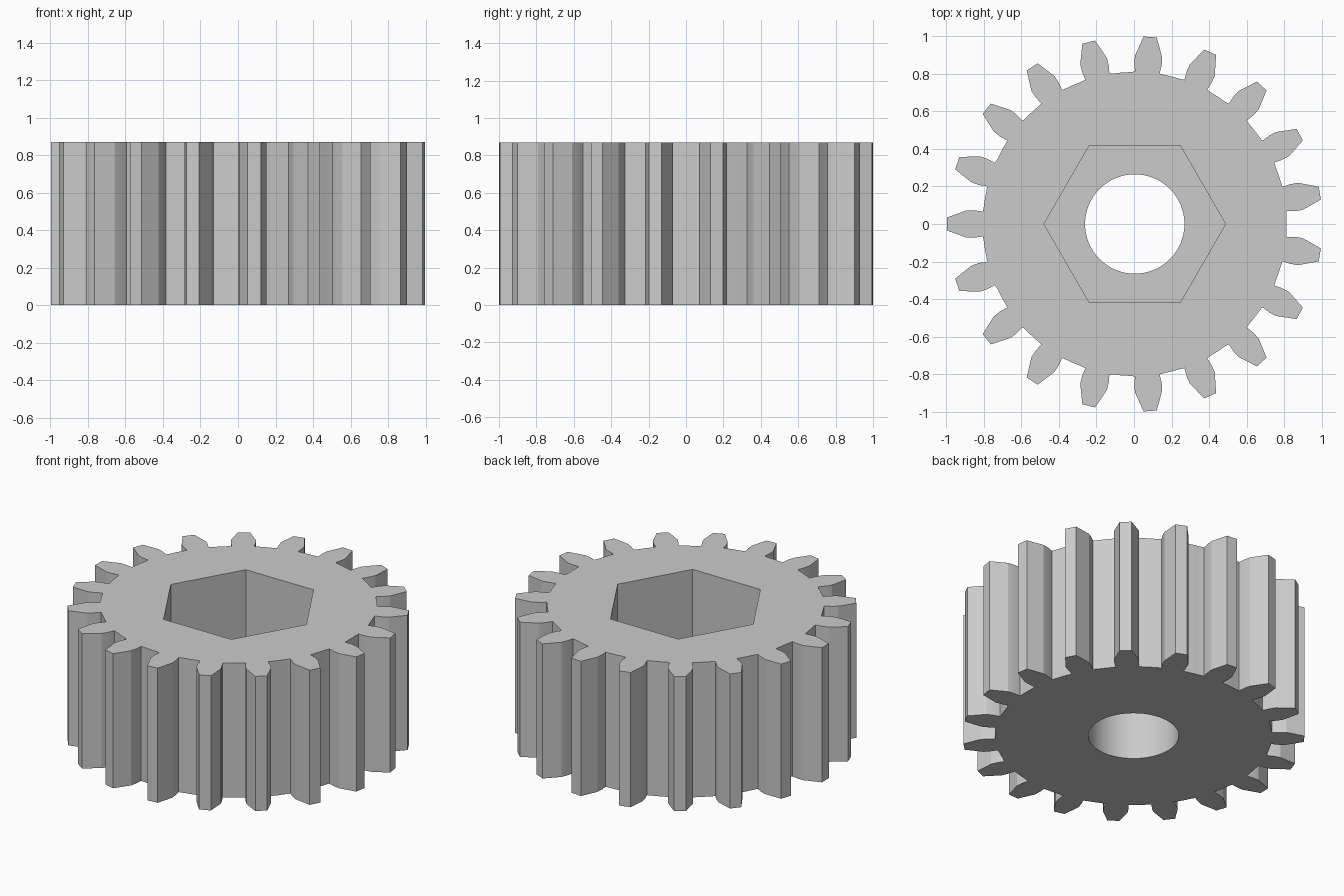
import bpy
import bmesh
from math import cos, sin, pi, radians

cube = bpy.data.objects.get("Cube")
if cube:
    bpy.data.objects.remove(cube, do_unlink=True)

TEETH = 19
HEIGHT = 0.87
FLOOR = 0.35          # thickness left below the hex pocket
ROOT = 0.81
CENTRE_X = 0.004      # odd tooth count shifts the axis slightly
# One tooth flank from root to tip: (distance from axis, half width)
FLANK = [(ROOT, 0.066), (0.855, 0.073), (0.895, 0.073), (1.0, 0.035)]

grey = bpy.data.materials.new("plain_grey")
grey.use_nodes = True
colour = (0.6, 0.6, 0.6, 1)
grey.diffuse_color = colour
grey.node_tree.nodes["Principled BSDF"].inputs["Base Color"].default_value = colour


def prism(name, points, z0, z1):
    """Upright solid with the given outline (counter-clockwise)."""
    bm = bmesh.new()
    low = [bm.verts.new((x + CENTRE_X, y, z0)) for x, y in points]
    high = [bm.verts.new((x + CENTRE_X, y, z1)) for x, y in points]
    bm.faces.new(low[::-1])
    bm.faces.new(high)
    for i in range(len(low)):
        j = (i + 1) % len(low)
        bm.faces.new((low[i], low[j], high[j], high[i]))
    mesh = bpy.data.meshes.new(name)
    bm.to_mesh(mesh)
    bm.free()
    mesh.materials.append(grey)
    obj = bpy.data.objects.new(name, mesh)
    bpy.context.collection.objects.link(obj)
    return obj


def ring(radius, sides):
    return [(radius * cos(2 * pi * i / sides), radius * sin(2 * pi * i / sides))
            for i in range(sides)]


# Toothed outline: both flanks of each tooth, then the valley arc
outline = []
step = 2 * pi / TEETH
half = FLANK[0][1] / ROOT
for t in range(TEETH):
    a = pi + t * step
    tooth = [(r, -w) for r, w in FLANK] + [(r, w) for r, w in reversed(FLANK)]
    outline += [(r * cos(a) - w * sin(a), r * sin(a) + w * cos(a)) for r, w in tooth]
    for k in range(1, 5):
        b = a + half + (step - 2 * half) * k / 5
        outline.append((ROOT * cos(b), ROOT * sin(b)))

gear = prism("gear_body", outline, 0, HEIGHT)

# Hex pocket from above and round bore right through
cutters = [prism("hex_pocket_cutter", ring(0.484, 6), FLOOR, HEIGHT + 0.1),
           prism("bore_cutter", ring(0.265, 64), -0.1, HEIGHT + 0.05)]

bpy.ops.object.select_all(action="DESELECT")
bpy.context.view_layer.objects.active = gear
gear.select_set(True)
for cutter in cutters:
    cutter.hide_render = True
    cut = gear.modifiers.new(cutter.name, "BOOLEAN")
    cut.operation = "DIFFERENCE"
    cut.solver = "EXACT"
    cut.object = cutter
    bpy.ops.object.modifier_apply(modifier=cut.name)
for cutter in cutters:
    bpy.data.objects.remove(cutter, do_unlink=True)

# Soft bore and valleys, crisp tooth edges
bpy.ops.object.shade_smooth_by_angle(angle=radians(18))
